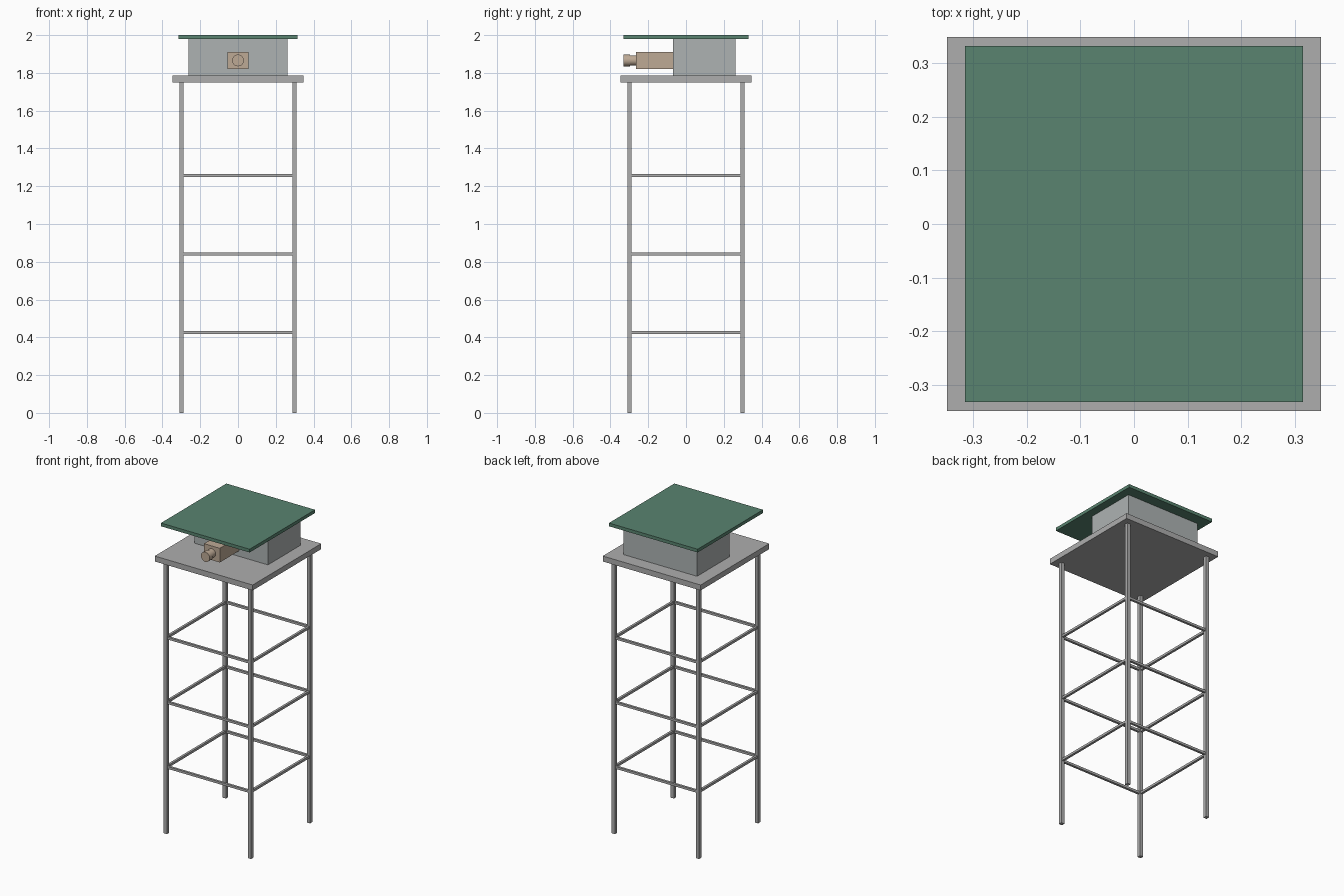
import bpy, math

if "Cube" in bpy.data.objects:
    bpy.data.objects.remove(bpy.data.objects["Cube"])


def material(name, color):
    m = bpy.data.materials.new(name)
    m.diffuse_color = (*color, 1)
    m.use_nodes = True
    m.node_tree.nodes["Principled BSDF"].inputs["Base Color"].default_value = m.diffuse_color
    return m


STEEL = material("steel grey", (0.42, 0.42, 0.42))
PANEL = material("panel grey", (0.42, 0.45, 0.45))
GREEN = material("roof green", (0.10, 0.23, 0.16))
TAN = material("camera tan", (0.51, 0.40, 0.30))


def box(name, lo, hi, mat):
    """Axis-aligned box between two corners."""
    bpy.ops.mesh.primitive_cube_add(size=1, location=[(a + b) / 2 for a, b in zip(lo, hi)])
    ob = bpy.context.object
    ob.name = name
    ob.scale = [b - a for a, b in zip(lo, hi)]
    bpy.ops.object.transform_apply(location=False, rotation=False, scale=True)
    ob.data.materials.append(mat)


def barrel(name, radius, y0, y1, z, mat):
    """Cylinder lying along y."""
    bpy.ops.mesh.primitive_cylinder_add(vertices=32, radius=radius, depth=y1 - y0,
                                        location=(0, (y0 + y1) / 2, z),
                                        rotation=(math.pi / 2, 0, 0))
    ob = bpy.context.object
    ob.name = name
    ob.data.materials.append(mat)
    bpy.ops.object.shade_smooth_by_angle()


LEG, W, R = 0.299, 0.0115, 0.0075  # leg offset, leg half width, rail half width

# four legs
for x in (-LEG, LEG):
    for y in (-LEG, LEG):
        box("leg", (x - W, y - W, 0), (x + W, y + W, 1.75), STEEL)

# three rings of rails
for z in (0.426, 0.842, 1.257):
    for s in (-LEG, LEG):
        box("cross_rail", (-LEG, s - R, z - R), (LEG, s + R, z + R), STEEL)
        box("side_rail", (s - R, -LEG, z - R), (s + R, LEG, z + R), STEEL)

# platform, housing and roof
box("platform", (-0.348, -0.348, 1.75), (0.348, 0.348, 1.785), STEEL)
box("housing", (-0.262, -0.07, 1.785), (0.262, 0.262, 1.98), PANEL)
box("roof", (-0.315, -0.332, 1.979), (0.315, 0.332, 2.0), GREEN)

# camera body and lens
box("camera_body", (-0.056, -0.265, 1.82), (0.056, -0.07, 1.911), TAN)
barrel("lens_barrel", 0.027, -0.30, -0.26, 1.866, TAN)
barrel("lens_rim", 0.031, -0.332, -0.297, 1.866, TAN)
